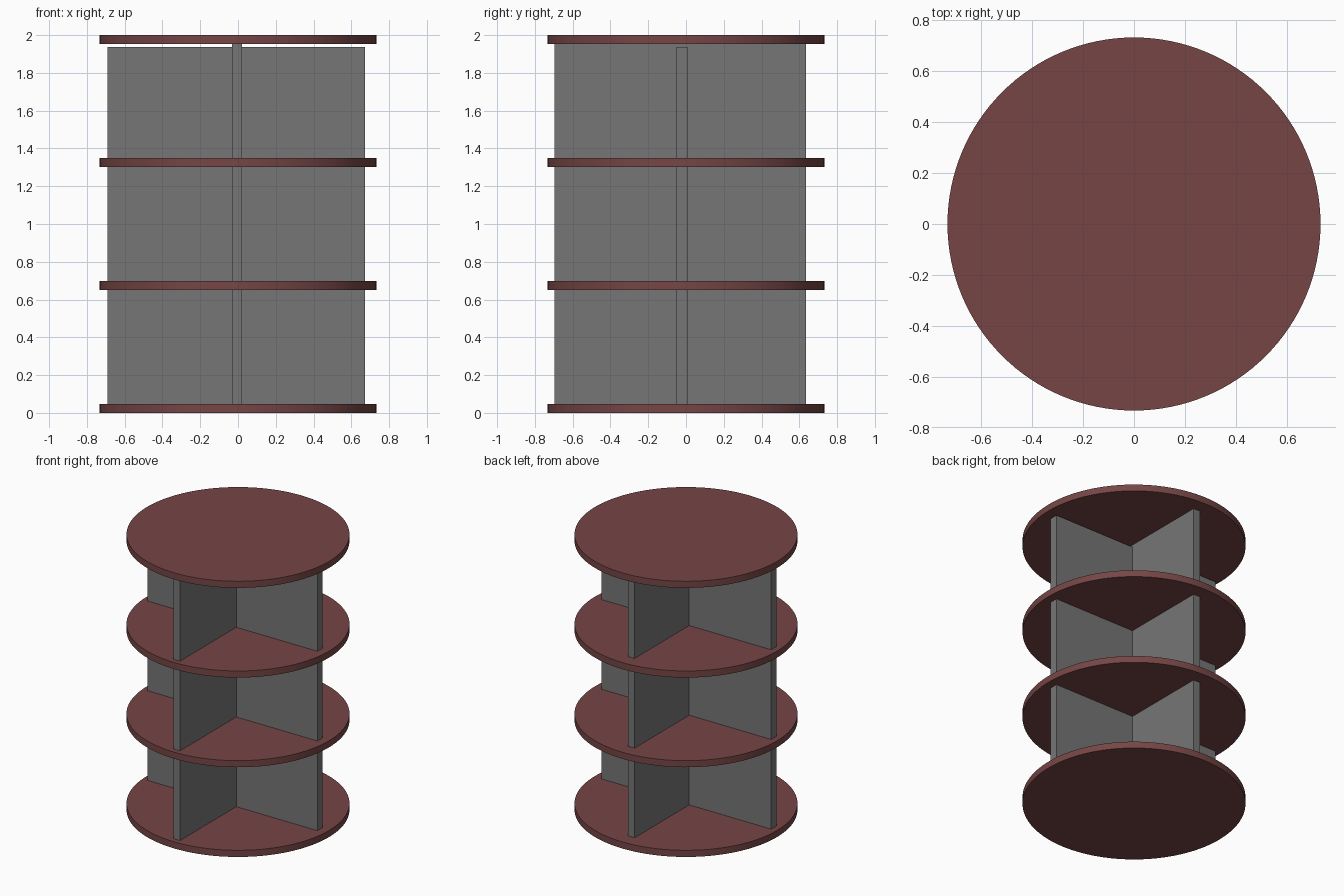
import bpy

if "Cube" in bpy.data.objects:
    bpy.data.objects.remove(bpy.data.objects["Cube"])


def material(name, color):
    mat = bpy.data.materials.new(name)
    mat.diffuse_color = (*color, 1)
    mat.use_nodes = True
    mat.node_tree.nodes["Principled BSDF"].inputs["Base Color"].default_value = mat.diffuse_color
    return mat


wood = material("red_brown_wood", (0.18, 0.06, 0.06))
grey = material("panel_grey", (0.18, 0.18, 0.18))

RADIUS, THICK = 0.733, 0.048


def shelf(name, top):
    bpy.ops.mesh.primitive_cylinder_add(vertices=128, radius=RADIUS, depth=THICK,
                                        location=(0, 0, top - THICK / 2))
    ob = bpy.context.object
    ob.name = name
    ob.data.materials.append(wood)
    bpy.ops.object.shade_smooth_by_angle()


def panel(name, lo, hi):
    bpy.ops.mesh.primitive_cube_add(size=1, location=[(a + b) / 2 for a, b in zip(lo, hi)])
    ob = bpy.context.object
    ob.name = name
    ob.scale = [b - a for a, b in zip(lo, hi)]
    bpy.ops.object.transform_apply(location=False, rotation=False, scale=True)
    ob.data.materials.append(grey)


# Four round shelves, evenly spaced
for i, name in enumerate(["base_shelf", "lower_shelf", "upper_shelf", "top_shelf"]):
    shelf(name, THICK + i * (2 - THICK) / 3)

# Two crossing upright dividers
panel("side_to_side_divider", (-0.69, -0.05, 0.001), (0.673, 0.009, 1.937))
panel("front_to_back_divider", (-0.032, -0.695, 0.001), (0.021, 0.635, 1.956))
